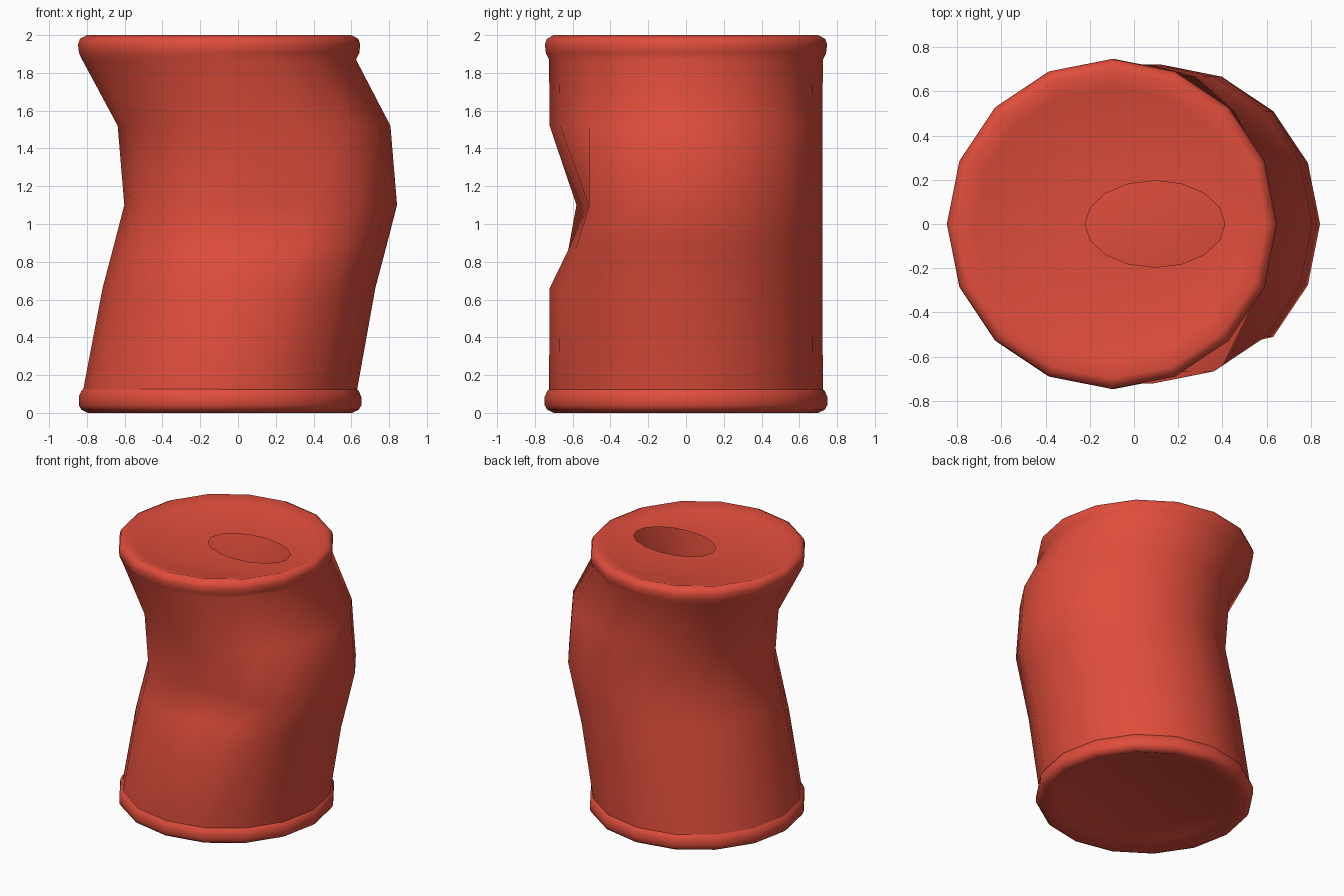
import bpy, bmesh
from math import cos, sin, tau, radians

if "Cube" in bpy.data.objects:
    bpy.data.objects.remove(bpy.data.objects["Cube"])

SIDES = 16
red = bpy.data.materials.new("red_paint")
red.diffuse_color = (0.74, 0.075, 0.045, 1)
red.use_nodes = True
red.node_tree.nodes["Principled BSDF"].inputs["Base Color"].default_value = red.diffuse_color


def ring(cx, z, rx, ry=None):
    """One 16-point cross-section centred on (cx, 0, z)."""
    ry = rx if ry is None else ry
    return [[cx + rx * cos(tau * i / SIDES), ry * sin(tau * i / SIDES), z]
            for i in range(SIDES)]


def loft(name, rings, cap_start=False):
    """Skin a stack of rings listed so that faces point outward."""
    bm = bmesh.new()
    loops = [[bm.verts.new(p) for p in r] for r in rings]
    for a, b in zip(loops, loops[1:]):
        for i in range(SIDES):
            j = (i + 1) % SIDES
            bm.faces.new((a[i], a[j], b[j], b[i]))
    if cap_start:
        bm.faces.new(loops[0][::-1])
    mesh = bpy.data.meshes.new(name)
    bm.to_mesh(mesh)
    bm.free()
    mesh.materials.append(red)
    obj = bpy.data.objects.new(name, mesh)
    bpy.context.collection.objects.link(obj)
    bpy.ops.object.select_all(action='DESELECT')
    obj.select_set(True)
    bpy.context.view_layer.objects.active = obj
    bpy.ops.object.shade_smooth_by_angle(angle=radians(80))
    return obj


# bent tube wall: (centre x, height, radius)
wall = [ring(*s) for s in ((-0.095, 0.12, 0.725), (0.005, 0.66, 0.722),
                           (0.063, 0.88, 0.722), (0.12, 1.10, 0.722),
                           (0.085, 1.52, 0.722), (-0.10, 1.87, 0.725))]
# dent pushed into the front at mid height: ring, column -> y
for row, col, y in ((2, 11, -0.62), (2, 12, -0.615), (2, 13, -0.58),
                    (3, 11, -0.58), (3, 12, -0.53), (3, 13, -0.515)):
    wall[row][col][1] = y

# rolled top rim and recessed lid around the oval opening
lid = [ring(-0.10, z, r) for z, r in (
    (1.87, 0.725), (1.905, 0.742), (1.95, 0.747), (1.98, 0.737),
    (2.0, 0.70), (1.97, 0.62))]
lid.append(ring(0.095, 1.962, 0.316, 0.196))
loft("can_wall_and_lid", wall + lid[1:])

# rolled bottom rim with recessed base
loft("base_rim", [ring(-0.095, z, r) for z, r in (
    (0.04, 0.60), (0.0, 0.70), (0.018, 0.735), (0.04, 0.748), (0.085, 0.748),
    (0.115, 0.735), (0.13, 0.72))], cap_start=True)
